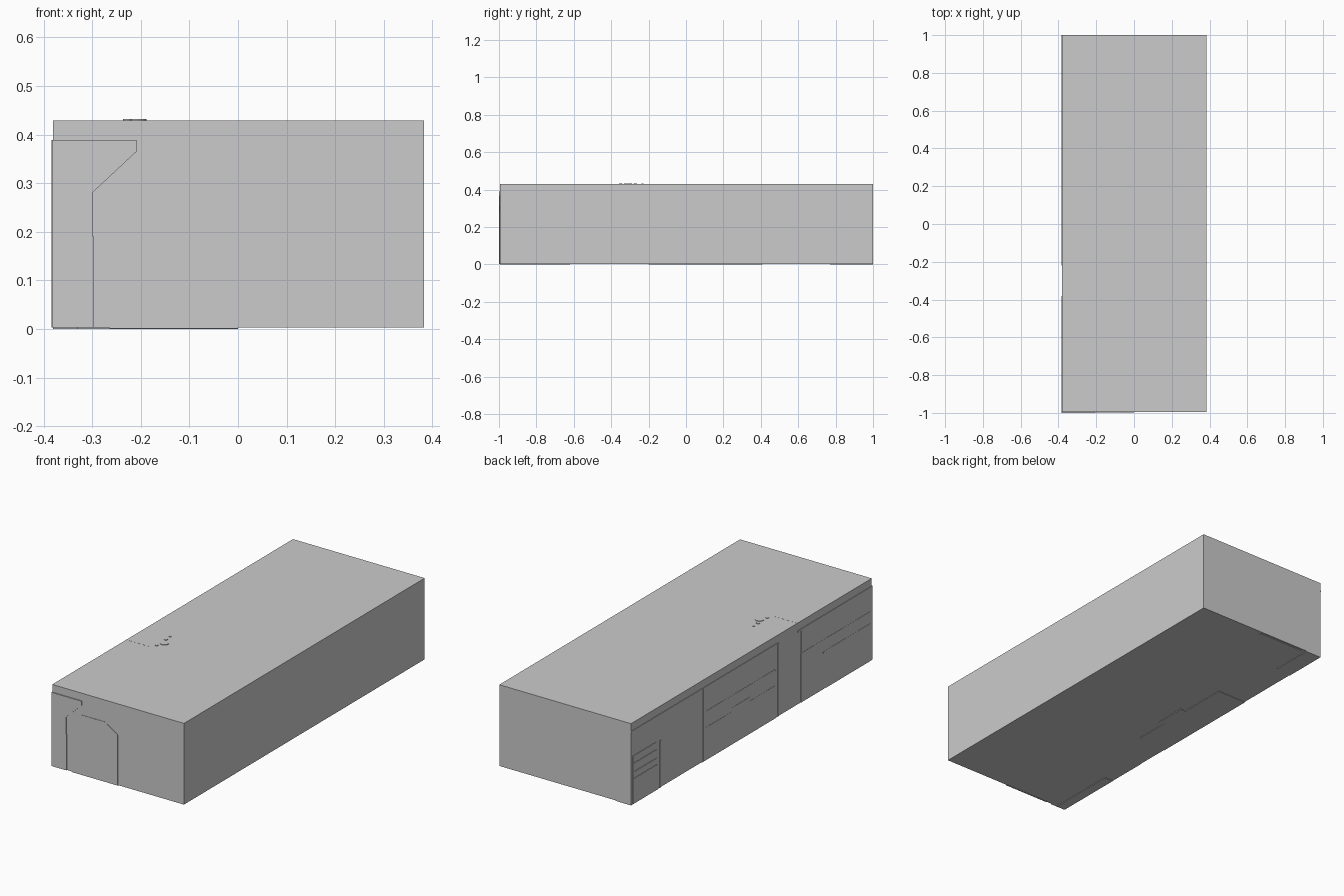
import bpy, bmesh

if "Cube" in bpy.data.objects:
    bpy.data.objects.remove(bpy.data.objects["Cube"])

X0, X1, Y0, Y1, Z0, Z1 = -0.381, 0.383, -0.995, 1.0, 0.003, 0.429


def box(name, lo, hi):
    bm = bmesh.new()
    bmesh.ops.create_cube(bm, size=1)
    for v in bm.verts:
        v.co = [(lo[i] + hi[i]) / 2 + v.co[i] * (hi[i] - lo[i]) for i in range(3)]
    return finish(name, bm)


def finish(name, bm):
    bmesh.ops.recalc_face_normals(bm, faces=bm.faces)
    me = bpy.data.meshes.new(name)
    bm.to_mesh(me)
    bm.free()
    ob = bpy.data.objects.new(name, me)
    bpy.context.collection.objects.link(ob)
    return ob


def front_plate(name, pts, y0, y1):
    # outline in x, z given depth along y
    bm = bmesh.new()
    face = bm.faces.new([bm.verts.new((x, y0, z)) for x, z in pts])
    out = bmesh.ops.extrude_face_region(bm, geom=[face])
    for v in out["geom"]:
        if isinstance(v, bmesh.types.BMVert):
            v.co.y = y1
    return finish(name, bm)


def wall(name, y0, y1, z0, z1, proud=0.002):
    # thin plate on the left wall
    return box(name, (X0 - proud, y0, z0), (X0 + 0.002, y1, z1))


def rail(name, y0, y1, z):
    return wall(name, y0, y1, z - 0.004, z + 0.004, 0.003)


def post(name, y, z1):
    return wall(name, y - 0.004, y + 0.004, Z0, z1, 0.003)


# main block
box("building_body", (X0, Y0, Z0), (X1, Y1, Z1))

# front arch door and corner panel
front_plate("front_arch_door", [(-0.265, 0.001), (0, 0.001), (0, 0.266), (-0.073, 0.315),
                                (-0.21, 0.315), (-0.265, 0.266)], Y0 - 0.002, Y0 + 0.003)
front_plate("front_corner_panel", [(-0.383, Z0), (-0.298, Z0), (-0.298, 0.282),
                                   (-0.209, 0.365), (-0.209, 0.389), (-0.383, 0.389)],
            Y0 - 0.005, Y0 + 0.003)
box("front_corner_post", (-0.3, -1.0, Z0), (-0.296, Y0, 0.19))

# left wall: upper panels
wall("middle_wall_panel", -0.217, 0.4, Z0, 0.385)
wall("front_wall_panel", -0.995, -0.41, Z0, 0.385)
rail("back_cornice", 0.4, 1.0, 0.385)
rail("middle_cornice", -0.217, 0.4, 0.385)
rail("front_cornice", -0.995, -0.38, 0.385)

# left wall: back louvre window
post("back_window_post", 0.76, 0.25)
post("back_corner_post", 0.985, 0.25)
for z in (0.25, 0.21, 0.165, 0.13):
    rail("back_window_bar", 0.79, 0.985, z)

# left wall: middle shop front with door
for y, z in ((0.4, 0.385), (-0.217, 0.385), (0.385, 0.25), (-0.195, 0.25)):
    post("shop_front_post", y, z)
rail("shop_front_header", -0.2, 0.4, 0.255)
rail("shop_front_transom", 0.167, 0.4, 0.17)
rail("shop_front_transom", -0.2, 0.017, 0.17)
wall("shop_door", 0.017, 0.167, Z0, 0.195, 0.003)

# left wall: front window
post("front_window_post", -0.41, 0.258)
post("front_window_post", -0.985, 0.385)
rail("front_window_header", -0.985, -0.41, 0.258)
rail("front_window_transom", -0.985, -0.59, 0.195)

# thin floor slabs on the underside
for name, a, b in (("shop_floor", (-0.381, -0.2), (-0.21, 0.41)),
                   ("shop_floor_bay", (-0.22, -0.02), (-0.18, 0.15)),
                   ("front_floor", (-0.381, -0.995), (-0.33, -0.62)),
                   ("back_floor", (-0.381, 0.77), (-0.29, 1.0)),
                   ("back_sill", (-0.265, 0.975), (0, 0.99))):
    box(name, (a[0], a[1], 0.0), (b[0], b[1], Z0 + 0.001))

# roof discs and seam
for x, y, r in ((-0.21, -0.31, 0.022), (-0.228, -0.272, 0.009),
                (-0.228, -0.348, 0.009), (-0.23, -0.232, 0.006)):
    bm = bmesh.new()
    bmesh.ops.create_cone(bm, cap_ends=True, segments=24, radius1=r, radius2=r, depth=0.004)
    bmesh.ops.translate(bm, verts=bm.verts, vec=(x, y, Z1 + 0.001))
    finish("roof_disc", bm)
box("roof_seam", (X0, -0.382, Z1 - 0.001), (-0.25, -0.378, Z1 + 0.0005))
